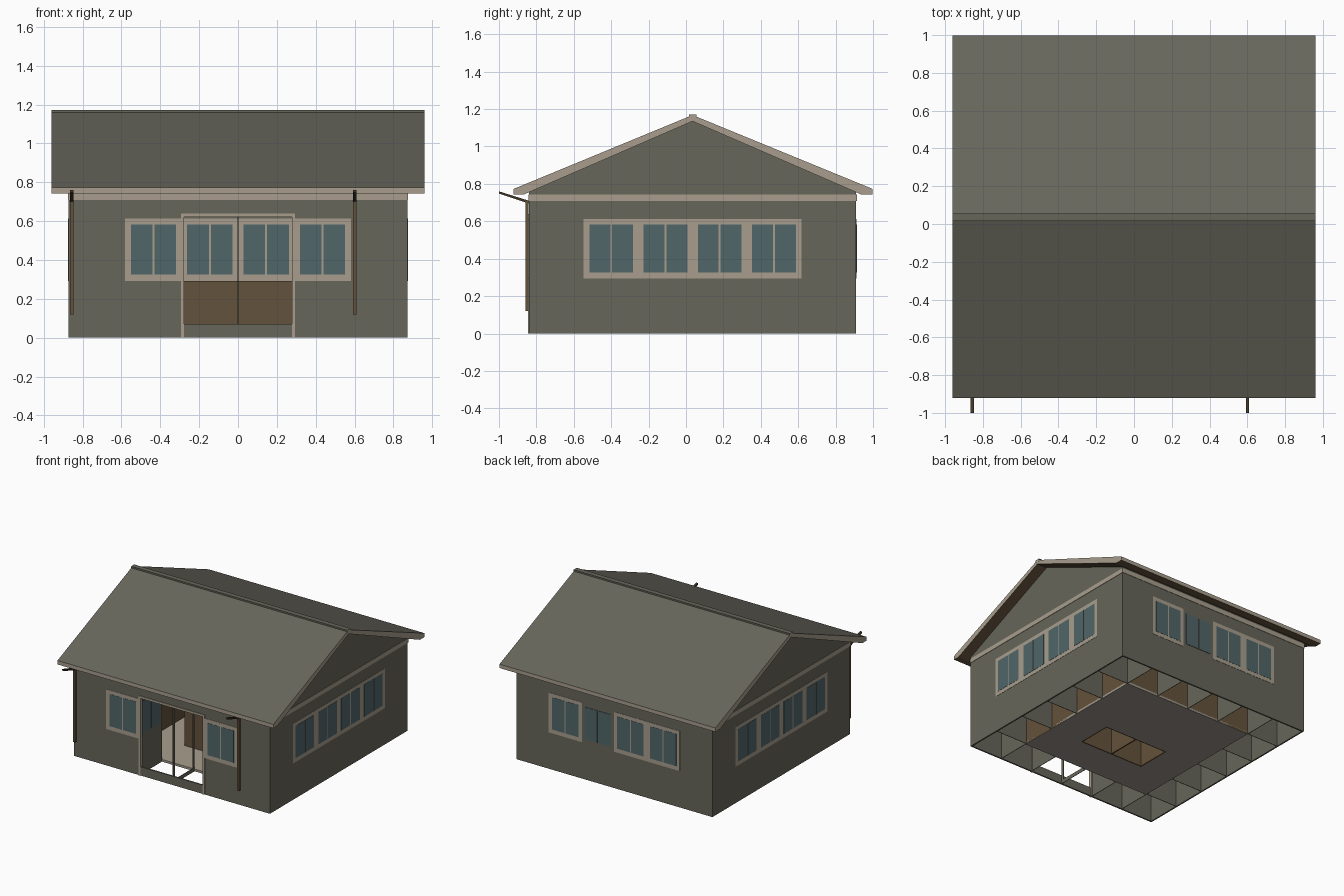
import bpy, bmesh, math
from mathutils import Vector

if "Cube" in bpy.data.objects:
    bpy.data.objects.remove(bpy.data.objects["Cube"])

def material(name, r, g, b):
    m = bpy.data.materials.new(name)
    lin = lambda c: ((c / 255 + 0.055) / 1.055) ** 2.4
    m.diffuse_color = (lin(r), lin(g), lin(b), 1)
    m.use_nodes = True
    m.node_tree.nodes["Principled BSDF"].inputs["Base Color"].default_value = m.diffuse_color
    return m

WALL = material("grey_wall", 103, 102, 90)
ROOF = material("grey_roof", 103, 102, 91)
TRIM = material("beige_trim", 168, 158, 141)
GLASS = material("blue_glass", 81, 102, 105)
WOOD = material("brown_wood", 100, 82, 60)
DARK = material("dark_brown", 66, 53, 38)
SLAB = material("slab_grey", 154, 147, 138)

def finish(name, bm, *mats):
    bmesh.ops.recalc_face_normals(bm, faces=bm.faces)
    me = bpy.data.meshes.new(name)
    bm.to_mesh(me)
    bm.free()
    for m in mats:
        me.materials.append(m)
    ob = bpy.data.objects.new(name, me)
    bpy.context.collection.objects.link(ob)
    return ob

def add_box(bm, x0, x1, y0, y1, z0, z1):
    v = [bm.verts.new((x, y, z)) for x in (x0, x1) for y in (y0, y1) for z in (z0, z1)]
    for f in ((0, 1, 3, 2), (4, 6, 7, 5), (0, 4, 5, 1), (2, 3, 7, 6), (0, 2, 6, 4), (1, 5, 7, 3)):
        bm.faces.new([v[i] for i in f])

def boxes(name, mat, *dims):
    bm = bmesh.new()
    for d in dims:
        add_box(bm, *d)
    return finish(name, bm, mat)

def prism(name, profile, x0, x1, *mats):
    """Extrude a (y, z) profile along x."""
    bm = bmesh.new()
    f = bm.faces.new([bm.verts.new((x0, y, z)) for y, z in profile])
    r = bmesh.ops.extrude_face_region(bm, geom=[f])
    bmesh.ops.translate(bm, vec=(x1 - x0, 0, 0),
                        verts=[g for g in r["geom"] if isinstance(g, bmesh.types.BMVert)])
    return finish(name, bm, *mats)

X, YF, YB, RIDGE, T, G = 0.872, -0.84, 0.91, 0.035, 0.012, 0.29

# Outer walls, with the doorway left open in front
gable = [(YF, 0), (YB, 0), (YB, 0.765), (RIDGE, 1.14), (YF, 0.765)]
prism("right_gable_wall", gable, X - T, X, WALL)
prism("left_gable_wall", gable, -X, -X + T, WALL)
boxes("back_wall", WALL, (-X + T, X - T, YB - T, YB, 0, 0.765))
boxes("front_wall", WALL, (-X + T, -G, YF, YF + T, 0, 0.765), (G, X - T, YF, YF + T, 0, 0.765),
      (-G, G, YF, YF + T, 0.63, 0.765), (-G, G, YF, YF + T, 0, 0.07))

# Beige band below the roof
e = 0.003
boxes("wall_band", TRIM, (-X - e, X + e, YF - e, YF, 0.708, 0.743),
      (-X - e, X + e, YB, YB + e, 0.708, 0.743),
      (X, X + e, YF, YB, 0.708, 0.743), (-X - e, -X, YF, YB, 0.708, 0.743))

# Door frame
boxes("door_frame", TRIM, (-0.293, -0.277, YF - 0.005, YF + 0.02, 0, 0.64),
      (0.277, 0.293, YF - 0.005, YF + 0.02, 0, 0.64),
      (-0.277, 0.277, YF - 0.005, YF + 0.02, 0.622, 0.64))

def window(name, axis, centre, plane, out, framed=True):
    """Two-pane window plate on a wall; out is the sign of its outward direction."""
    def place(a0, a1, z0, z1, depth):
        p0, p1 = sorted((plane, plane + out * depth))
        return (a0, a1, p0, p1, z0, z1) if axis == "x" else (p0, p1, a0, a1, z0, z1)
    c = centre
    if framed:
        boxes(name + "_frame", TRIM, place(c - 0.147, c + 0.147, 0.293, 0.613, 0.002))
    boxes(name + "_panes", GLASS, *[place(c + s * 0.061 - 0.056, c + s * 0.061 + 0.056,
                                          0.325, 0.583, 0.0035) for s in (-1, 1)])

# Windows on all four sides
cols = [-1.5 * G, -0.5 * G, 0.5 * G, 1.5 * G]
for i, c in enumerate(cols):
    window("back_window", "x", c, YB, 1, framed=(i != 2))
    window("back_inner_window", "x", c, YB - T, -1)
    if i in (0, 3):
        window("front_window", "x", c, YF, -1)
    for s in (-1, 1):
        window("side_window", "y", c + RIDGE, s * X, s)

# Roof slabs: beige edges, grey top, brown underside with a level eave
def roof_half(name, ye, yi):
    profile = [(ye, 0.773), (RIDGE, 1.168), (RIDGE, 1.135), (yi, 0.742), (ye, 0.742)]
    ob = prism(name, profile, -0.96, 0.96, ROOF, TRIM, WOOD)
    for p in ob.data.polygons:
        n = p.normal
        p.material_index = 1 if abs(n.x) > 0.5 or abs(n.y) > 0.9 else (0 if n.z > 0 else 2)

roof_half("front_roof", -0.922, -0.87)
roof_half("back_roof", 0.998, 0.94)
boxes("ridge_cap", ROOF, (-0.96, 0.96, RIDGE - 0.02, RIDGE + 0.02, 1.155, 1.172))
boxes("ridge_cap_end", TRIM, *[(s * 0.9605 - 0.0005, s * 0.9605 + 0.0005, RIDGE - 0.02,
                               RIDGE + 0.02, 1.15, 1.172) for s in (-1, 1)])

# Poles with slanted arms reaching out past the eave
for x in (-0.857, 0.601):
    boxes("pole", WOOD, (x - 0.009, x + 0.009, YF - 0.018, YF - 0.002, 0.12, 0.71))
    prism("pole_arm", [(-1.0, 0.748), (-1.0, 0.76), (YF, 0.71), (YF, 0.695)],
          x - 0.009, x + 0.009, DARK)

# Raised floor: slab beneath, pale covering above, opening in the middle
x1, y0, y1 = 2 * G, -0.555, 0.615
hy0, hy1 = -0.265, 0.03
def ring(z0, z1):
    return [(-x1, x1, y0, hy0, z0, z1), (-x1, x1, hy1, y1, z0, z1),
            (-x1, -G, hy0, hy1, z0, z1), (G, x1, hy0, hy1, z0, z1)]
boxes("floor_slab", SLAB, *ring(0.0, 0.012))
boxes("floor_covering", TRIM, *ring(0.012, 0.018))

# Brown box around the central opening
h = 0.293
boxes("central_box", WOOD, (-G, G, hy0, hy0 + 0.01, 0, h), (-G, G, hy1 - 0.01, hy1, 0, h),
      (-G, -G + 0.01, hy0, hy1, 0, h), (G - 0.01, G, hy0, hy1, 0, h),
      (-0.005, 0.005, hy0, hy1, 0, h), (-G, G, hy0, hy1, h - 0.01, h))

# Brown panels along the floor edges, seen in the open outer bays
boxes("edge_panels", WOOD, (-x1, x1, y1 - 0.008, y1, 0.002, h),
      (x1 - 0.008, x1, y0, y1, 0.002, h), (-x1, -x1 + 0.008, y0, y1, 0.002, h))

# Grey dividers of the outer bays
t = 0.002
dividers = []
for i in range(-2, 3):
    x, y = i * G, RIDGE + i * G
    dividers.append((x - t, x + t, y1, YB - T, 0, h))
    for s in (-1, 1):
        a, b = sorted((s * x1, s * (X - T)))
        dividers.append((a, b, y - t, y + t, 0, h))
    top = {0: 0.03, 1: 0.72}.get(abs(i), h)
    dividers.append((x - t, x + t, YF + T, y0, 0, top))
boxes("bay_dividers", WALL, *dividers)
window("entry_window", "y", -0.70, -G + t, 1, framed=False)

# Slim open frame in the middle of the entry bay
boxes("entry_frame", WALL, *[(-t, t, y, y + 0.022, 0, 0.63) for y in (YF + T, y0 - 0.022)])
